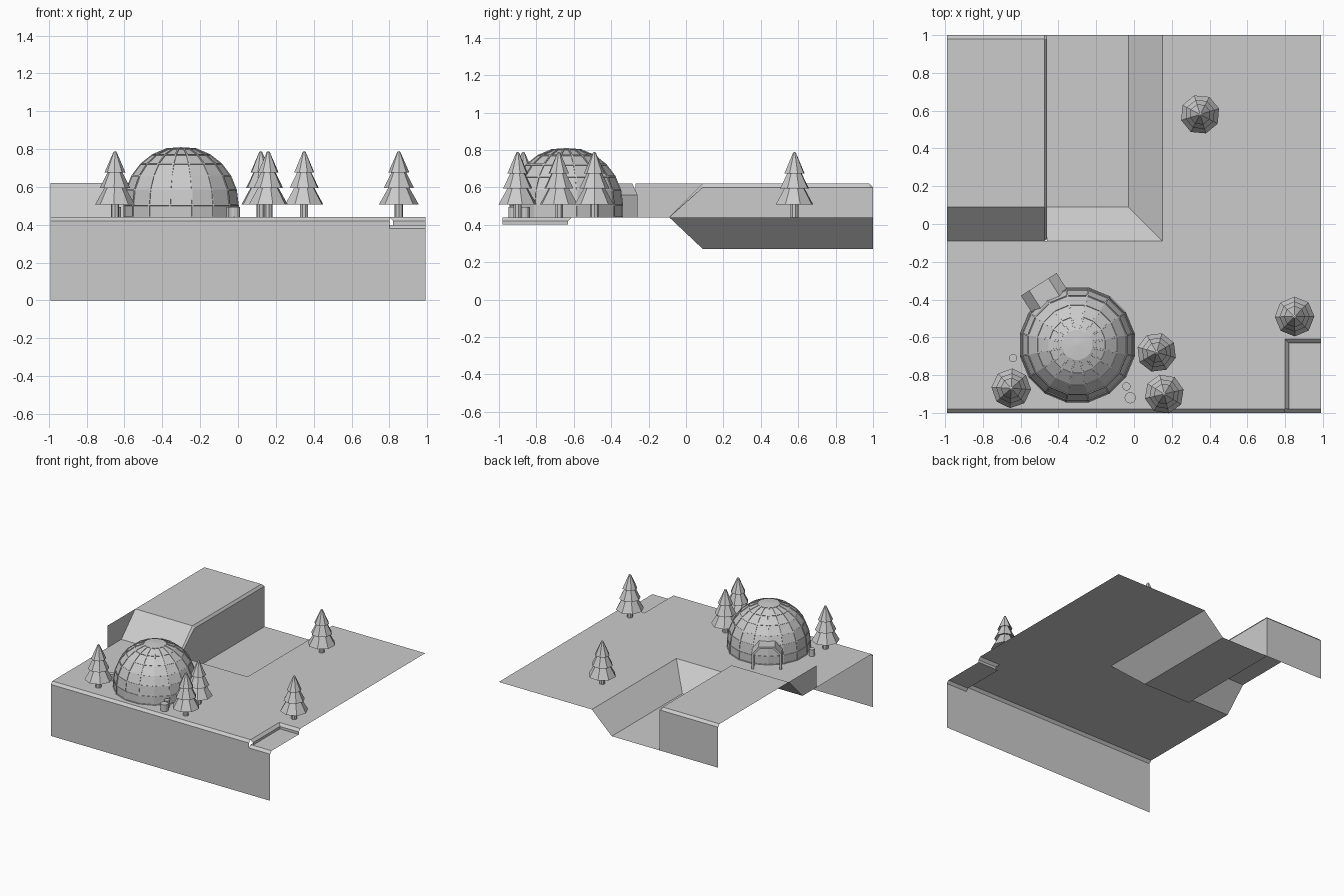
import bpy, bmesh, math
from mathutils import Matrix, Vector

if "Cube" in bpy.data.objects:
    bpy.data.objects.remove(bpy.data.objects["Cube"])

grey = bpy.data.materials.new("plain grey")
grey.use_nodes = True
COLOR = (0.6, 0.6, 0.6, 1)
grey.diffuse_color = COLOR
grey.node_tree.nodes["Principled BSDF"].inputs["Base Color"].default_value = COLOR

W, G, TOP, LOW = 0.99, 0.44, 0.62, 0.27    # half width, ground, hill top, pit floor
B = 0.02                                   # bevel size


def finish(name, bm, location=(0, 0, 0), turn=0):
    bmesh.ops.remove_doubles(bm, verts=bm.verts, dist=0.0005)
    mesh = bpy.data.meshes.new(name)
    bm.to_mesh(mesh)
    bm.free()
    mesh.materials.append(grey)
    obj = bpy.data.objects.new(name, mesh)
    obj.location = location
    obj.rotation_euler.z = turn
    bpy.context.collection.objects.link(obj)
    return obj


def face(bm, points):
    bm.faces.new([bm.verts.new(p) for p in points])


def loft(bm, *sections):
    for a, b in zip(sections, sections[1:]):
        for i in range(len(a) - 1):
            face(bm, (a[i], b[i], b[i + 1], a[i + 1]))


def at_x(x, profile):
    return [(x, y, z) for y, z in profile]


def lathe(bm, profile, sides, phase=0.0):
    rings = []
    for k in range(sides + 1):
        t = phase + math.tau * k / sides
        rings.append([(r * math.cos(t), r * math.sin(t), z) for r, z in profile])
    for a, b in zip(rings, rings[1:]):
        for i in range(len(a) - 1):
            loop = []
            for p in (a[i], b[i], b[i + 1], a[i + 1]):
                if not any((Vector(p) - Vector(q)).length < 1e-5 for q in loop):
                    loop.append(p)
            face(bm, loop)


# Ground sheet with a corner notch and room for the pit
NX, NY = 0.80, -0.61
PIT, EDGE = 0.15, -0.09                    # outer pit edge, hill and pit front edge
FLOOR, FOOT, HX = -0.03, 0.09, -0.46       # pit floor limits, hill side
bm = bmesh.new()
face(bm, [(x, y, G) for x, y in ((-W, B - 1), (NX, B - 1), (NX, NY), (W, NY),
                                 (W, 1), (PIT, 1), (PIT, EDGE), (-W, EDGE))])
finish("ground", bm)

# Front wall with bevelled rim, lower at the notch
bm = bmesh.new()
for x0, x1, top in ((-W, NX, G), (NX, W, G - 2 * B)):
    rim = [(-1, 0), (-1, top - B), (B - 1, top)]
    loft(bm, at_x(x0, rim), at_x(x1, rim))
finish("front_wall", bm)

# Notch sides and floor
bm = bmesh.new()
step = [(B, G - 2 * B), (B, G - B), (0, G)]
loft(bm, [(NX + o, B - 1, z) for o, z in step],
     [(NX + o, NY - o, z) for o, z in step],
     [(W, NY - o, z) for o, z in step])
face(bm, [(x, y, G - 2 * B) for x, y in ((NX, B - 1), (W, B - 1), (W, NY - B), (NX, NY - B))])
finish("corner_notch", bm)

# Pit with sloping sides
bm = bmesh.new()
loft(bm, [(FLOOR, 1, LOW), (PIT, 1, G)],
     [(FLOOR, FOOT, LOW), (PIT, EDGE, G)],
     [(HX, FOOT, LOW), (HX, EDGE, G)])
face(bm, [(x, y, LOW) for x, y in ((HX, FOOT), (FLOOR, FOOT), (FLOOR, 1), (HX, 1))])
finish("pit", bm)

# Hill with a front slope, bevelled side and back
bm = bmesh.new()
crest = [(EDGE, G), (FOOT, TOP), (1 - B, TOP), (1, TOP - B), (1, LOW)]
side = [(EDGE + B / 2, G), (FOOT + B / 2, TOP - B), (1 - B, TOP - B), (1, TOP - B), (1, LOW)]
loft(bm, at_x(-W, crest), at_x(HX - 0.015, crest), at_x(HX, side))
face(bm, at_x(HX, [(EDGE, G), (FOOT, LOW), (1, LOW), (1, TOP - B), (FOOT, TOP - B)]))
finish("hill", bm)

# Upright end panel beside the slope
bm = bmesh.new()
face(bm, at_x(-W, [(-0.27, G), (EDGE, G), (FOOT, TOP), (-0.27, TOP)]))
finish("end_panel", bm)

# Dome of recessed panels between ribs
SIDES, R, BASE = 16, 0.31, 0.065
center = (-0.30, -0.64, G)
profile = [(R, 0)] + [(R * math.cos(math.radians(a)), BASE + R * math.sin(math.radians(a)))
                      for a in range(0, 90, 15)] + [(0, BASE + R - 0.005)]
bm = bmesh.new()
lathe(bm, profile, SIDES, math.pi / SIDES)
bmesh.ops.remove_doubles(bm, verts=bm.verts, dist=0.0005)
bmesh.ops.inset_individual(bm, faces=bm.faces[:], thickness=0.006, depth=0)
bmesh.ops.inset_individual(bm, faces=[f for f in bm.faces if f.calc_area() > 0.0012],
                           thickness=0.001, depth=-0.004)
finish("dome", bm, center)

# Arched entrance tunnel
bm = bmesh.new()
arch = [(-0.112, 0), (-0.112, 0.12), (-0.06, 0.18), (0.06, 0.18), (0.112, 0.12), (0.112, 0)]
loft(bm, at_x(0.24, arch), at_x(0.38, arch))
tunnel = finish("entrance_tunnel", bm, center, math.radians(122.5))
shell = tunnel.modifiers.new("thickness", 'SOLIDIFY')
shell.thickness = 0.018
shell.offset = -1

# Three-tier trees
tiers = [(0.022, 0), (0.022, 0.08), (0.105, 0.068), (0.05, 0.165), (0.08, 0.155),
         (0.035, 0.245), (0.056, 0.235), (0.008, 0.345), (0, 0.35)]
spots = [(0.35, 0.58), (0.85, -0.49), (0.12, -0.68), (0.16, -0.90), (-0.65, -0.87)]
for n, (x, y) in enumerate(spots):
    bm = bmesh.new()
    lathe(bm, tiers, 8)
    finish(f"tree_{n + 1}", bm, (x, y, G), 0.3 + n * 0.5)

# Small barrels beside the dome
for n, (x, y, r) in enumerate([(-0.64, -0.71, 0.022), (-0.04, -0.86, 0.022), (-0.02, -0.92, 0.03)]):
    bm = bmesh.new()
    lathe(bm, [(r, 0), (r, 0.055), (0, 0.055)], 12)
    finish(f"barrel_{n + 1}", bm, (x, y, G))
